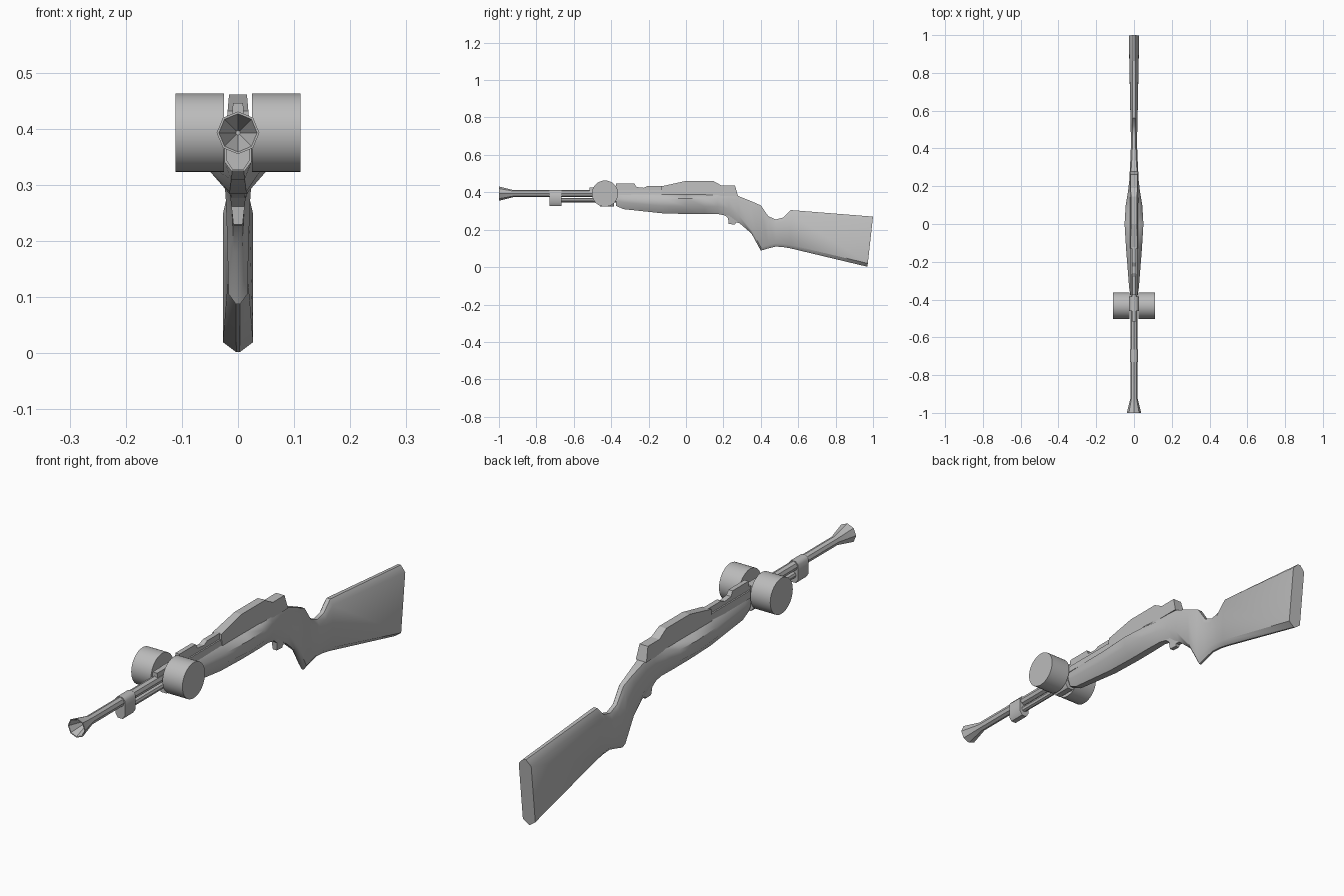
import bpy, bmesh, math

cube = bpy.data.objects.get("Cube")
if cube:
    bpy.data.objects.remove(cube)

grey = bpy.data.materials.new("plain grey")
grey.use_nodes = True
colour = (0.5, 0.5, 0.5, 1)
grey.diffuse_color = colour
grey.node_tree.nodes["Principled BSDF"].inputs["Base Color"].default_value = colour


def loft(name, rings, angle=30):
    """Skin a list of equal-length rings and cap both ends."""
    bm = bmesh.new()
    loops = [[bm.verts.new(p) for p in ring] for ring in rings]
    n = len(loops[0])
    for a, b in zip(loops, loops[1:]):
        for i in range(n):
            j = (i + 1) % n
            bm.faces.new((a[i], a[j], b[j], b[i]))
    bm.faces.new(loops[0])
    bm.faces.new(loops[-1])
    bmesh.ops.recalc_face_normals(bm, faces=bm.faces)
    mesh = bpy.data.meshes.new(name)
    bm.to_mesh(mesh)
    bm.free()
    mesh.materials.append(grey)
    obj = bpy.data.objects.new(name, mesh)
    bpy.context.collection.objects.link(obj)
    bpy.ops.object.select_all(action='DESELECT')
    obj.select_set(True)
    bpy.context.view_layer.objects.active = obj
    bpy.ops.object.shade_smooth_by_angle(angle=math.radians(angle))
    return obj


def slab(name, outline, low, high):
    """Side outline in (y, z), with half width going from low to high."""
    zs = [z for _, z in outline]
    z0, span = min(zs), max(zs) - min(zs)

    def side(s):
        return [(s * (low + (high - low) * (z - z0) / span), y, z) for y, z in outline]
    return loft(name, [side(-1), side(1)], 10)


def tube(name, profile, z, sides):
    """Turned part along y from (y, radius) pairs."""
    turn = 2 * math.pi / sides
    return loft(name, [[(r * math.sin(i * turn), y, z + r * math.cos(i * turn))
                        for i in range(sides)] for y, r in profile], 35)


# Stock: y, top, bottom, half width, top half width, bottom half width
stations = [
    (-0.375, 0.39, 0.328, 0.020, 0.016, 0.010),
    (-0.335, 0.39, 0.310, 0.026, 0.017, 0.012),
    (-0.13, 0.39, 0.288, 0.042, 0.020, 0.015),
    (0.00, 0.39, 0.284, 0.050, 0.020, 0.015),
    (0.10, 0.39, 0.284, 0.044, 0.020, 0.015),
    (0.17, 0.39, 0.284, 0.032, 0.020, 0.013),
    (0.23, 0.385, 0.272, 0.025, 0.020, 0.012),
    (0.28, 0.38, 0.240, 0.022, 0.016, 0.010),
    (0.35, 0.352, 0.180, 0.019, 0.011, 0.007),
    (0.40, 0.33, 0.088, 0.017, 0.009, 0.004),
    (0.44, 0.272, 0.100, 0.016, 0.008, 0.004),
    (0.48, 0.255, 0.110, 0.017, 0.008, 0.004),
    (0.52, 0.265, 0.107, 0.018, 0.008, 0.004),
    (0.56, 0.305, 0.100, 0.019, 0.008, 0.004),
    (1.00, 0.27, 0.002, 0.027, 0.006, 0.003),
]
rings = []
for y, top, bot, w, tw, bw in stations:
    h = top - bot
    up = top - min(0.30 * h, 0.022)
    low = bot + min(0.45 * h, 0.04 if y < 0.3 else 0.018)
    back = 0.03 if y == 1 else 0
    half = [(tw, top), (w, up), (w, low), (bw, bot)]
    outline = half + [(-x, z) for x, z in reversed(half)]
    rings.append([(x, y - back * (top - z) / h, z) for x, z in outline])
loft("stock", rings, 40)

# Barrel with a hollow flared muzzle
tube("barrel", [(-0.92, 0.004), (-1.0, 0.034), (-1.0, 0.038), (-0.92, 0.018),
                (-0.5, 0.018), (-0.1, 0.020)], 0.393, 8)
tube("lower_tube", [(-0.70, 0.012), (-0.36, 0.012)], 0.358, 8)


# Bands around the barrel and lower tube
def band(name, front, back, w, low, high):
    half = [(w * 0.5, high), (w, high - 0.012), (w, low + 0.016), (w * 0.5, low)]
    outline = half + [(-x, z) for x, z in reversed(half)]
    loft(name, [[(x, y, z) for x, z in outline] for y in (front, back)], 50)


band("front_band", -0.73, -0.665, 0.021, 0.328, 0.412)
band("rear_band", -0.46, -0.385, 0.024, 0.325, 0.425)
slab("band_rib", [(-0.515, 0.40), (-0.515, 0.425), (-0.37, 0.425), (-0.37, 0.40)], 0.012, 0.010)

# Pair of drums beside the barrel
for side, label in ((1, "left"), (-1, "right")):
    drum_rings = []
    for x, r in ((0.025, 0.07), (0.10, 0.07), (0.111, 0.07)):
        drum_rings.append([(side * x, -0.433 + r * math.cos(i * math.pi / 16),
                            0.393 + r * math.sin(i * math.pi / 16)) for i in range(32)])
    loft(label + "_drum", drum_rings)
    # Short pin joining the drum to the barrel
    loft(label + "_drum_pin", [[(side * x, -0.433 + 0.018 * math.cos(i * math.pi / 4),
                                 0.393 + 0.018 * math.sin(i * math.pi / 4))
                                for i in range(8)] for x in (0.01, 0.03)])

# Upper guard and rear sight
slab("upper_guard", [(-0.375, 0.385), (-0.375, 0.412), (-0.12, 0.412), (-0.12, 0.385)],
     0.021, 0.017)
slab("rear_sight", [(-0.375, 0.40), (-0.375, 0.446), (-0.275, 0.446), (-0.265, 0.428),
                    (-0.225, 0.424), (-0.205, 0.434), (-0.12, 0.434), (-0.12, 0.40)],
     0.012, 0.009)

# Receiver
slab("receiver", [(-0.13, 0.38), (-0.13, 0.432), (0.0, 0.461), (0.145, 0.461),
                  (0.19, 0.436), (0.262, 0.436), (0.278, 0.38)], 0.023, 0.016)

# Trigger housing
slab("trigger_housing", [(0.19, 0.29), (0.215, 0.27), (0.225, 0.262), (0.228, 0.23),
                         (0.262, 0.228), (0.266, 0.238), (0.30, 0.235), (0.30, 0.29)],
     0.008, 0.015)
